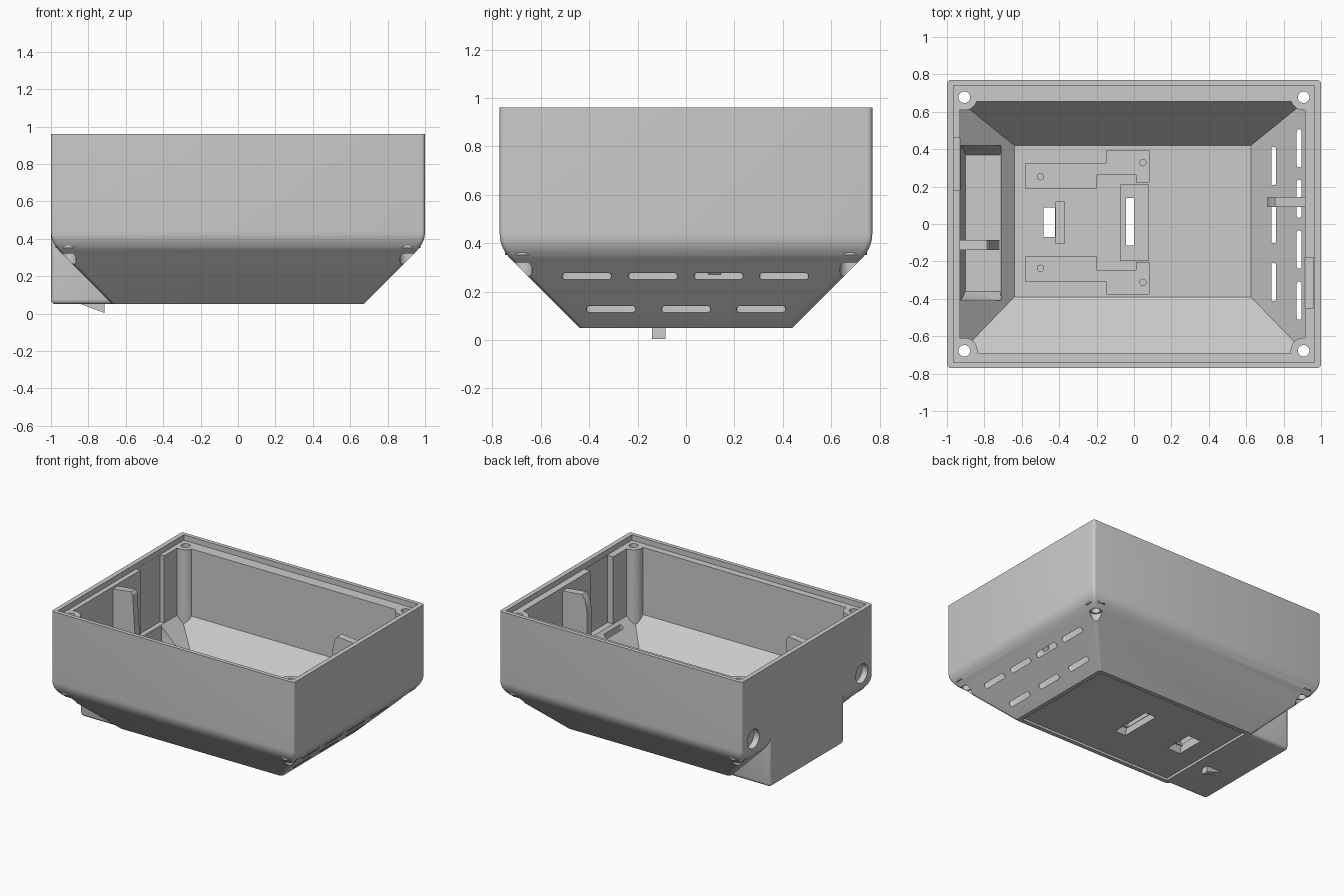
import bpy, bmesh, math

if "Cube" in bpy.data.objects:
    bpy.data.objects.remove(bpy.data.objects["Cube"])

grey = bpy.data.materials.new("plain_grey")
grey.diffuse_color = (0.6, 0.6, 0.6, 1)
grey.use_nodes = True
grey.node_tree.nodes["Principled BSDF"].inputs["Base Color"].default_value = grey.diffuse_color


def loft(name, rings):
    """Solid skinned through a stack of equally sized point rings."""
    bm = bmesh.new()
    vs = [[bm.verts.new(p) for p in r] for r in rings]
    n = len(vs[0])
    for a, b in zip(vs, vs[1:]):
        for i in range(n):
            bm.faces.new((a[i], a[(i + 1) % n], b[(i + 1) % n], b[i]))
    bm.faces.new(vs[0][::-1])
    bm.faces.new(vs[-1])
    bmesh.ops.recalc_face_normals(bm, faces=bm.faces)
    me = bpy.data.meshes.new(name)
    bm.to_mesh(me)
    bm.free()
    ob = bpy.data.objects.new(name, me)
    bpy.context.collection.objects.link(ob)
    me.materials.append(grey)
    return ob


def rect(x0, x1, y0, y1, z, r=0.0, n=4):
    """Rectangle ring, with rounded corners when r is given."""
    if not r:
        return [(x0, y0, z), (x1, y0, z), (x1, y1, z), (x0, y1, z)]
    pts = []
    for k, (cx, cy) in enumerate([(x1 - r, y1 - r), (x0 + r, y1 - r), (x0 + r, y0 + r), (x1 - r, y0 + r)]):
        for i in range(n + 1):
            a = math.pi / 2 * (k + i / n)
            pts.append((cx + r * math.cos(a), cy + r * math.sin(a), z))
    return pts


def box(x0, x1, y0, y1, z0, z1, r=0.0):
    return loft("block", [rect(x0, x1, y0, y1, z0, r), rect(x0, x1, y0, y1, z1, r)])


def rod(x, y, z0, z1, r, n=24):
    c = [(x + r * math.cos(math.tau * i / n), y + r * math.sin(math.tau * i / n)) for i in range(n)]
    return loft("rod", [[(px, py, z) for px, py in c] for z in (z0, z1)])


def combine(target, tool, op):
    bpy.context.view_layer.objects.active = target
    m = target.modifiers.new("bool", 'BOOLEAN')
    m.operation, m.solver, m.object = op, 'EXACT', tool
    bpy.ops.object.modifier_apply(modifier=m.name)
    bpy.data.objects.remove(tool)


def add(tool):
    combine(shell, tool, 'UNION')


def cut(tool):
    combine(shell, tool, 'DIFFERENCE')


# Outer shell: straight walls, soft bend, 45 degree skirt
profile = [(0.33, 0.05)]
for i in range(8):
    t = i / 7
    profile.append((0.045 * (1 - t) ** 2, 0.335 * (1 - t) ** 2 + 0.76 * t * (1 - t) + 0.44 * t * t))
profile.append((0, 0.96))
shell = loft("housing", [rect(-1 + d, 1 - d, -0.77 + d, 0.77 - d, z, 0.02) for d, z in profile])

# Squared compartment under the left end
comp = box(-1, -0.6, -0.435, 0.435, 0.05, 0.6)
bev = comp.modifiers.new("bevel", 'BEVEL')
bev.width, bev.segments, bev.limit_method = 0.025, 4, 'ANGLE'
bpy.context.view_layer.objects.active = comp
bpy.ops.object.modifier_apply(modifier="bevel")
comp.location.x = 0.0003
bpy.context.view_layer.update()
add(comp)

# Main cavity and the compartment cavity
cut(loft("cavity", [rect(-0.64, 0.625, -0.39, 0.42, 0.13), rect(-0.93, 0.915, -0.69, 0.655, 0.42),
                    rect(-0.93, 0.915, -0.69, 0.655, 1.1)]))
cut(loft("pocket", [rect(-0.90, -0.715, -0.36, 0.37, 0.10), rect(-0.925, -0.71, -0.41, 0.42, 0.20),
                    rect(-0.925, -0.71, -0.41, 0.42, 0.45)]))

# Corner screw posts
corners = [(sx * 0.907, sy * 0.678) for sx in (-1, 1) for sy in (-1, 1)]
for x, y in corners:
    add(rod(x, y, 0.35, 0.95, 0.07, 32))

# Thin mounting pads on the floor
for s in (-1, 1):
    pts = [(-0.58, 0.18), (-0.2, 0.18), (-0.2, 0.255), (0.01, 0.255), (0.01, 0.213), (0.083, 0.213),
           (0.083, 0.385), (-0.15, 0.385), (-0.15, 0.318), (-0.58, 0.318)]
    add(loft("pad", [[(x, s * y + 0.008, z) for x, y in pts] for z in (0.11, 0.145)]))
    for x, y in ((-0.5, 0.245), (0.047, 0.32)):
        cut(rod(x, s * y + 0.008, 0.125, 0.3, 0.017, 16))
add(box(-0.075, 0.081, -0.197, 0.212, 0.11, 0.155))
add(box(-0.42, -0.37, -0.105, 0.12, 0.11, 0.16))

# Seating ledge for the lid, wall recesses
cut(box(-0.965, 0.965, -0.74, 0.74, 0.92, 1.2))
cut(box(-0.964, -0.9, 0.18, 0.46, 0.42, 1.2))
cut(box(0.9, 0.96, -0.45, -0.18, 0.42, 1.2))

# Screw holes with wider mouths in the skirt
for x, y in corners:
    cut(rod(x, y, 0.0, 1.2, 0.031))
    cut(rod(x, y, 0.0, 0.32, 0.042))

# Round recesses on the left wall
for y in (-0.64, 0.635):
    ring = [(y + 0.07 * math.cos(math.tau * i / 32), 0.49 + 0.07 * math.sin(math.tau * i / 32)) for i in range(32)]
    cut(loft("recess", [[(x, a, b) for a, b in ring] for x in (-1.1, -0.955)]))

# Sunken underside panel and floor openings
cut(box(-0.635, 0.64, -0.41, 0.41, 0.0, 0.068))
cut(loft("mouth", [rect(-0.49, -0.36, -0.11, 0.13, 0.04), rect(-0.485, -0.41, -0.08, 0.1, 0.115)]))
cut(box(-0.485, -0.423, -0.07, 0.087, 0.0, 0.3))
cut(loft("mouth", [rect(-0.05, 0.06, -0.16, 0.18, 0.04), rect(-0.045, 0.01, -0.13, 0.155, 0.115)]))
cut(box(-0.042, 0.001, -0.115, 0.14, 0.0, 0.3))

# Vent slots in the right skirt
for x, centres in ((0.747, (-0.31, 0, 0.31)), (0.883, (-0.41, -0.137, 0.135, 0.405))):
    for y in centres:
        cut(box(x - 0.013, x + 0.013, y - 0.102, y + 0.102, 0.0, 0.6, 0.012))

# Inner fins
fins = {
    "left_fin": ((-0.085, -0.14), [(-0.95, 0.09), (-0.84, 0.05), (-0.715, 0.004), (-0.715, 0.05), (-0.77, 0.9),
                                   (-0.785, 0.92), (-0.95, 0.9)]),
    "right_fin": ((0.09, 0.145), [(0.95, 0.36), (0.87, 0.27), (0.715, 0.22), (0.715, 0.8), (0.73, 0.87),
                                  (0.755, 0.91), (0.95, 0.89)]),
}
for name, (ys, pts) in fins.items():
    loft(name, [[(x, y, z) for x, z in pts] for y in ys])

# Finish: one colour, sharp edges kept
for ob in bpy.context.scene.objects:
    ob.data.materials.clear()
    ob.data.materials.append(grey)
    for p in ob.data.polygons:
        p.material_index = 0
    bpy.ops.object.select_all(action='DESELECT')
    ob.select_set(True)
    bpy.context.view_layer.objects.active = ob
    bpy.ops.object.shade_smooth_by_angle(angle=math.radians(30))
